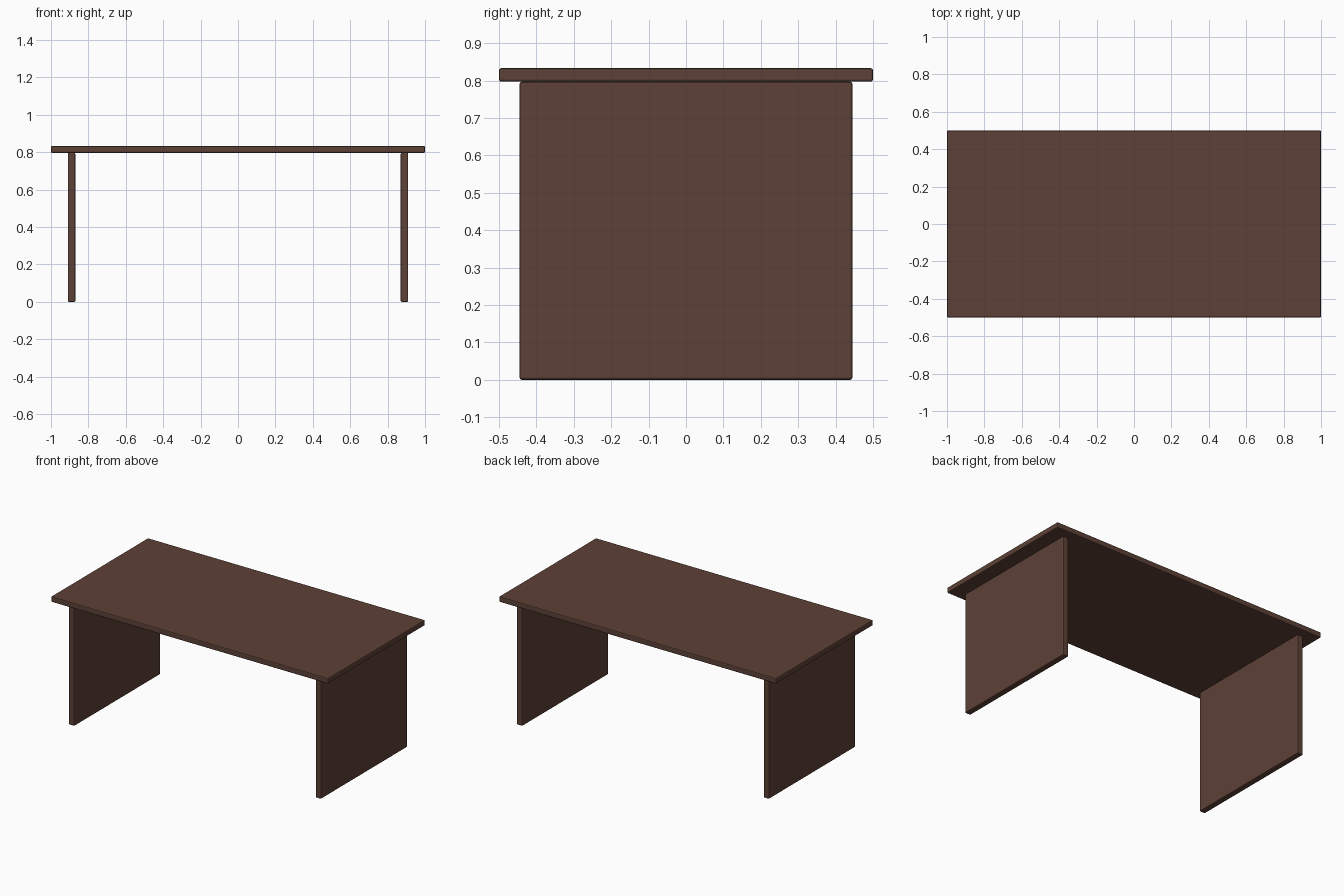
import bpy

cube = bpy.data.objects.get("Cube")
if cube:
    bpy.data.objects.remove(cube, do_unlink=True)

# Dark brown wood
wood = bpy.data.materials.new("dark_brown_wood")
wood.use_nodes = True
color = (0.109, 0.052, 0.037, 1)
wood.diffuse_color = color
wood.node_tree.nodes["Principled BSDF"].inputs["Base Color"].default_value = color


def board(name, size, center):
    """Rectangular board with softly rounded edges."""
    bpy.ops.mesh.primitive_cube_add(size=1, location=center)
    ob = bpy.context.object
    ob.name = name
    ob.scale = size
    bpy.ops.object.transform_apply(location=False, rotation=False, scale=True)
    ob.data.materials.append(wood)
    bevel = ob.modifiers.new("rounded_edges", 'BEVEL')
    bevel.width = 0.006
    bevel.segments = 2
    return ob


leg_height = 0.797
top_thickness = 0.036

# Table top
board("table_top", (2, 1, top_thickness), (0, 0, leg_height + top_thickness / 2))

# Panel legs at both ends
for side, x in (("left", 0.89), ("right", -0.89)):
    board(side + "_panel_leg", (0.04, 0.89, leg_height), (x, 0, leg_height / 2))
